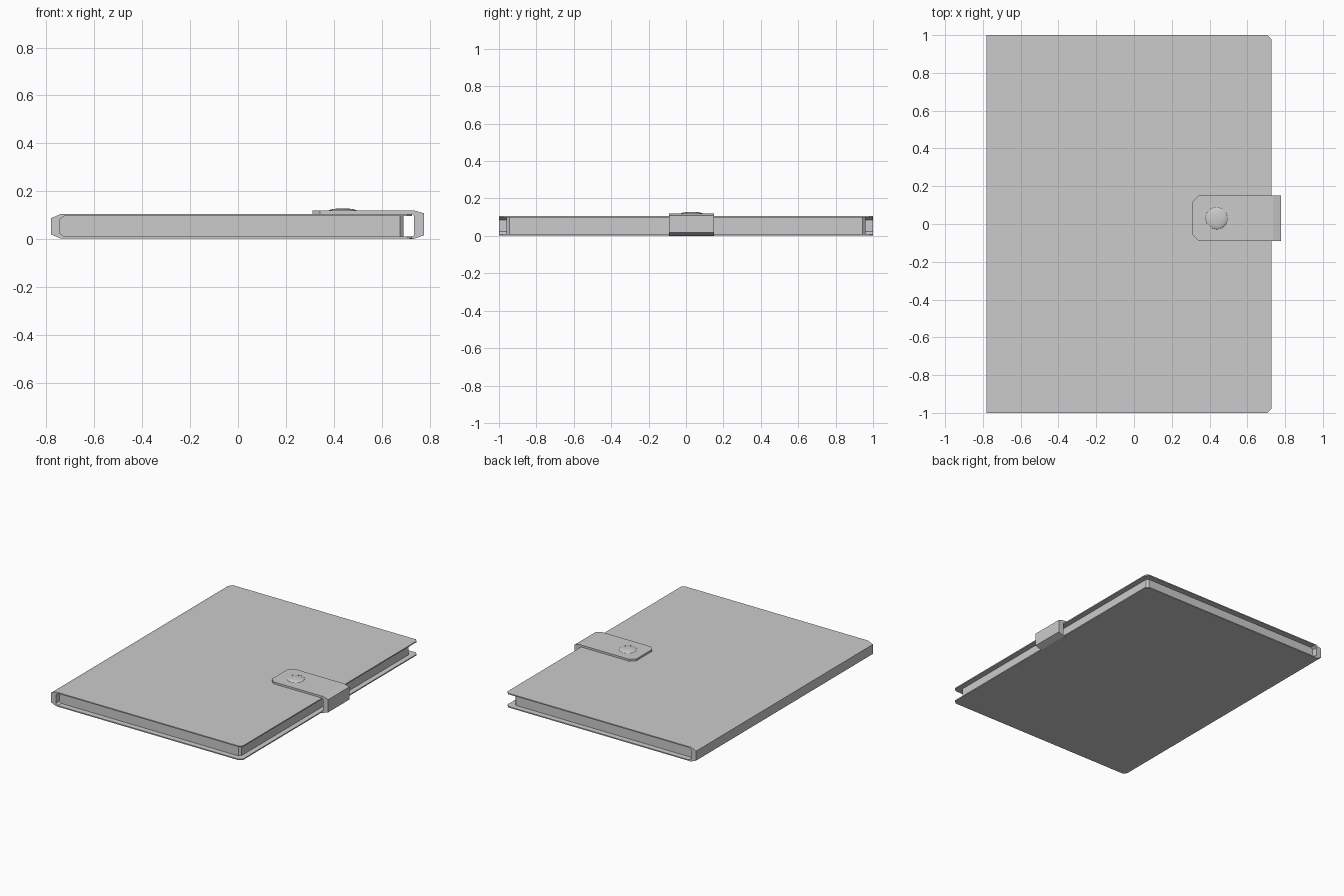
import bpy, bmesh
from mathutils import Matrix

cube = bpy.data.objects.get("Cube")
if cube:
    bpy.data.objects.remove(cube, do_unlink=True)

grey = bpy.data.materials.new("plain grey")
grey.use_nodes = True
colour = (0.6, 0.6, 0.6, 1)
grey.diffuse_color = colour
grey.node_tree.nodes["Principled BSDF"].inputs["Base Color"].default_value = colour


def finish(name, bm):
    bmesh.ops.recalc_face_normals(bm, faces=bm.faces)
    mesh = bpy.data.meshes.new(name)
    bm.to_mesh(mesh)
    bm.free()
    mesh.materials.append(grey)
    obj = bpy.data.objects.new(name, mesh)
    bpy.context.collection.objects.link(obj)
    return obj


def extrude(name, points, direction, chamfer=0, pick=None):
    """Extrude a closed 3D outline, then chamfer the edges chosen by pick."""
    bm = bmesh.new()
    face = bm.faces.new([bm.verts.new(p) for p in points])
    out = bmesh.ops.extrude_face_region(bm, geom=[face])
    moved = [v for v in out["geom"] if isinstance(v, bmesh.types.BMVert)]
    bmesh.ops.translate(bm, verts=moved, vec=direction)
    if chamfer:
        edges = [e for e in bm.edges if pick(e)]
        bmesh.ops.bevel(bm, geom=edges, offset=chamfer, segments=1, affect='EDGES')
    return finish(name, bm)


def upright(e):
    a, b = (v.co for v in e.verts)
    return abs(a.x - b.x) + abs(a.y - b.y) < 1e-5


def mirrored(half, mid):
    """Complete an upper half profile by reflecting it about height mid."""
    return half + [(x, 2 * mid - z) for x, z in reversed(half)]


# Wraparound cover with a bevelled spine
mid = 0.054
outer = mirrored([(0.727, 0.105), (-0.74, 0.105), (-0.78, 0.088)], mid)
inner = mirrored([(0.727, 0.097), (-0.725, 0.097), (-0.742, 0.084)], mid)
extrude("cover", [(x, -1, z) for x, z in outer + inner[::-1]], (0, 2, 0), 0.02,
        lambda e: upright(e) and all(v.co.x > 0.7 for v in e.verts))

# Page block with softened vertical corners
pages = mirrored([(0.69, 0.097), (-0.725, 0.097), (-0.742, 0.084)], mid)
extrude("pages", [(x, -0.96, z) for x, z in pages], (0, 1.92, 0), 0.015,
        lambda e: upright(e) and all(v.co.x > 0.6 for v in e.verts))

# Closing strap: folds from the lower cover round the edge onto the upper one
strap = [(0.31, 0.12), (0.735, 0.12), (0.777, 0.108), (0.777, 0.017), (0.73, 0),
         (0.715, 0), (0.715, 0.009), (0.735, 0.015), (0.735, 0.098),
         (0.727, 0.106), (0.31, 0.106)]
extrude("strap", [(x, -0.09, z) for x, z in strap], (0, 0.24, 0), 0.032,
        lambda e: upright(e) and all(v.co.x < 0.32 for v in e.verts))

# Domed snap button
bm = bmesh.new()
bmesh.ops.create_uvsphere(bm, u_segments=12, v_segments=8, radius=0.062,
                          matrix=Matrix.Translation((0.437, 0.03, 0.117))
                          @ Matrix.Diagonal((1, 1, 0.19, 1)))
button = finish("snap_button", bm)
button.data.shade_smooth()
